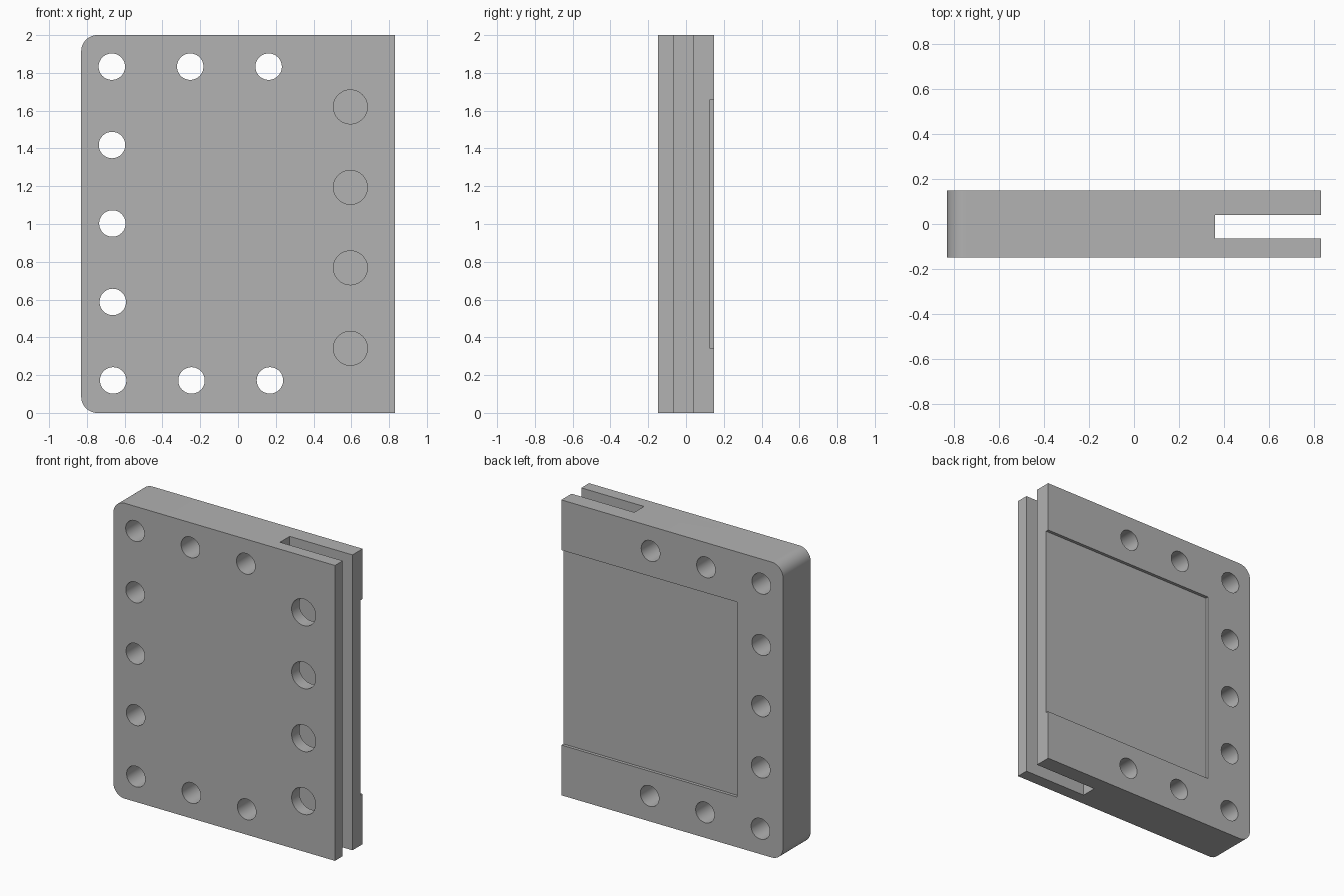
import bpy
import bmesh
import math
from mathutils import Matrix, Vector

cube = bpy.data.objects.get("Cube")
if cube:
    bpy.data.objects.remove(cube, do_unlink=True)

HALF_X, HALF_Y, HEIGHT = 0.83, 0.148, 2.0
CORNER = 0.085

grey = bpy.data.materials.new("plain grey")
grey.use_nodes = True
grey.diffuse_color = (0.445, 0.445, 0.445, 1)
grey.node_tree.nodes["Principled BSDF"].inputs["Base Color"].default_value = grey.diffuse_color


def add_box(bm, low, high):
    low, high = Vector(low), Vector(high)
    matrix = Matrix.Translation((low + high) / 2) @ Matrix.Diagonal((*(high - low), 1))
    return bmesh.ops.create_cube(bm, size=1, matrix=matrix)["verts"]


def add_drill(bm, x, z, radius, y0, y1):
    matrix = Matrix.Translation((x, (y0 + y1) / 2, z)) @ Matrix.Rotation(math.pi / 2, 4, "X")
    bmesh.ops.create_cone(bm, cap_ends=True, segments=48, radius1=radius,
                          radius2=radius, depth=y1 - y0, matrix=matrix)


def make_object(name, bm):
    bmesh.ops.recalc_face_normals(bm, faces=bm.faces)
    mesh = bpy.data.meshes.new(name)
    bm.to_mesh(mesh)
    bm.free()
    mesh.materials.append(grey)
    obj = bpy.data.objects.new(name, mesh)
    bpy.context.collection.objects.link(obj)
    return obj


def cut(body, name, bm):
    cutter = make_object(name, bm)
    cutter.hide_render = True
    mod = body.modifiers.new(name, "BOOLEAN")
    mod.operation = "DIFFERENCE"
    mod.solver = "EXACT"
    mod.object = cutter
    bpy.context.view_layer.objects.active = body
    bpy.ops.object.modifier_apply(modifier=mod.name)
    bpy.data.objects.remove(cutter, do_unlink=True)


# Block with two rounded corners on the closed side
bm = bmesh.new()
add_box(bm, (-HALF_X, -HALF_Y, 0), (HALF_X, HALF_Y, HEIGHT))
rounded = [e for e in bm.edges
           if all(v.co.x < 0 for v in e.verts)
           and abs(e.verts[0].co.y - e.verts[1].co.y) > HALF_Y]
bmesh.ops.bevel(bm, geom=rounded, offset=CORNER, segments=12, profile=0.5, affect="EDGES")
plate = make_object("slotted_plate", bm)

# Slot running the full height of the open side
bm = bmesh.new()
add_box(bm, (0.36, -0.065, -0.1), (1, 0.039, HEIGHT + 0.1))
cut(plate, "slot_cutter", bm)

# Shallow square pocket on the back, open at the slotted side
bm = bmesh.new()
add_box(bm, (-0.486, 0.127, 0.34), (1, 0.3, 1.66))
cut(plate, "pocket_cutter", bm)

# Through holes along the top, closed side and bottom
bm = bmesh.new()
for i in range(3):
    add_drill(bm, -0.668 + 0.415 * i, 1.833, 0.07, -0.3, 0.3)
    add_drill(bm, -0.661 + 0.415 * i, 0.172, 0.07, -0.3, 0.3)
for i in range(1, 4):
    add_drill(bm, -0.661 - 0.002 * i, 0.172 + 0.4153 * i, 0.07, -0.3, 0.3)
cut(plate, "through_hole_cutter", bm)

# Wider holes through the front wall into the slot
bm = bmesh.new()
for i in range(4):
    add_drill(bm, 0.595, 0.342 + 0.426 * i, 0.09, -0.3, -0.01)
cut(plate, "front_hole_cutter", bm)

# Smooth curved walls, keep the edges sharp
bpy.ops.object.select_all(action="DESELECT")
plate.select_set(True)
bpy.context.view_layer.objects.active = plate
bpy.ops.object.shade_smooth_by_angle(angle=math.radians(30))
